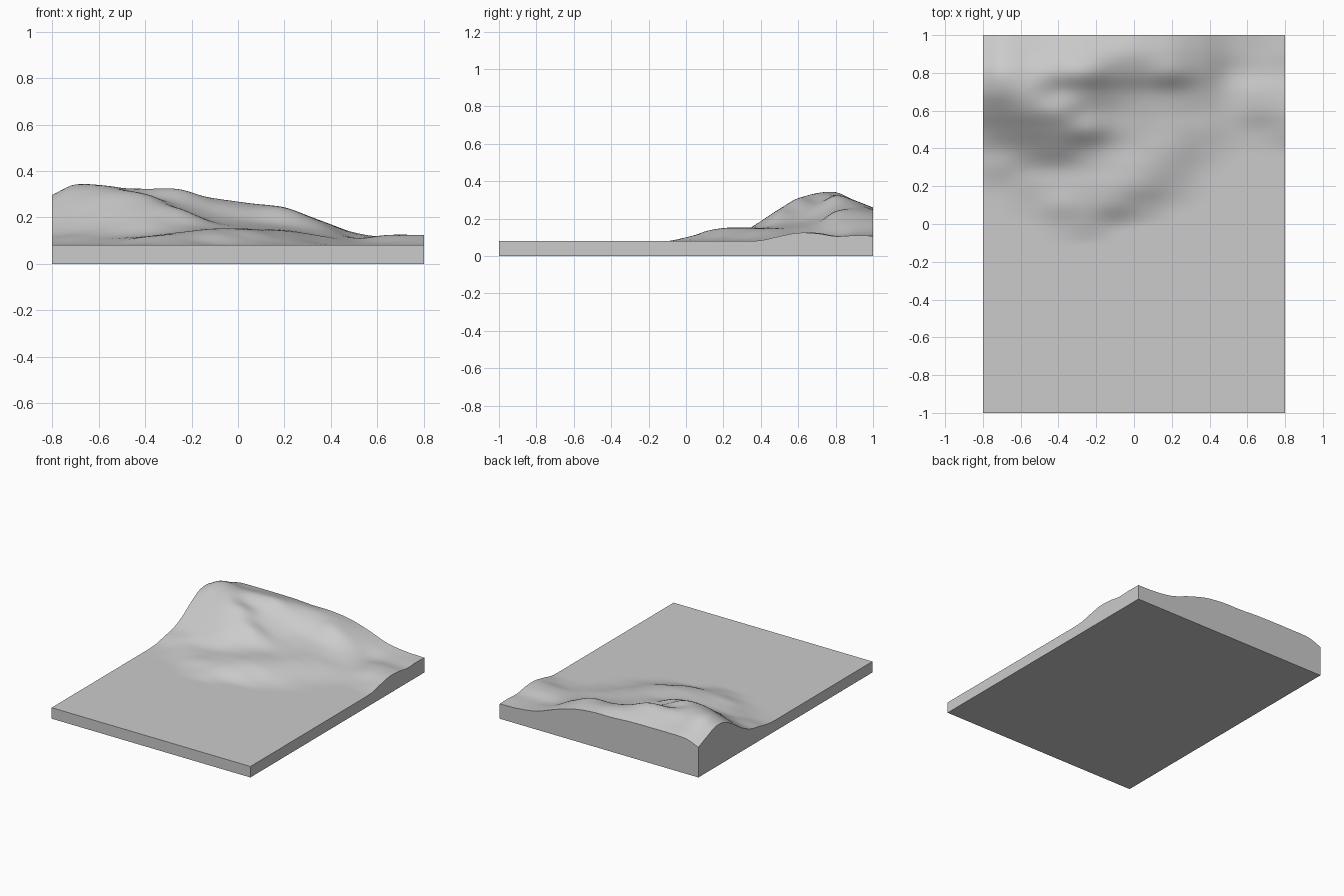
import bpy, bmesh, math

if "Cube" in bpy.data.objects:
    bpy.data.objects.remove(bpy.data.objects["Cube"])

BASE = 0.08          # height of the flat plain
X0, Y0 = 0.8, 1.0    # half sizes of the slab

# Hill cross-sections: x station -> heights (in thousandths) at y = 0.0, 0.1 ... 1.0
SECTIONS = {
    -0.80: (80, 80, 85, 105, 125, 170, 235, 287, 295, 260, 220),
    -0.70: (80, 82, 90, 115, 140, 200, 272, 328, 340, 297, 255),
    -0.55: (80, 90, 105, 120, 170, 240, 307, 333, 327, 290, 260),
    -0.40: (90, 115, 118, 128, 187, 252, 300, 292, 323, 297, 260),
    -0.25: (100, 125, 135, 140, 170, 233, 237, 265, 320, 297, 258),
    -0.10: (86, 130, 150, 150, 152, 175, 185, 215, 268, 281, 250),
    0.05: (80, 105, 140, 150, 150, 155, 165, 187, 240, 261, 248),
    0.20: (80, 85, 105, 125, 140, 145, 150, 172, 235, 242, 230),
    0.35: (80, 80, 84, 90, 105, 120, 126, 146, 178, 188, 188),
    0.50: (80, 80, 80, 80, 84, 95, 106, 112, 112, 128, 135),
    0.65: (80, 80, 80, 80, 81, 92, 119, 124, 108, 110, 113),
    0.80: (80, 80, 80, 80, 84, 106, 124, 121, 106, 110, 108),
}
YS = [-0.2, -0.1] + [i / 10 for i in range(11)]
XS = list(SECTIONS)
ROWS = [[BASE, BASE] + [h / 1000 for h in SECTIONS[x]] for x in XS]


def curve(ts, vs, t):
    """Smooth cubic curve through the points (ts, vs)."""
    n = len(ts)
    t = min(max(t, ts[0]), ts[-1])
    i = 0
    while i < n - 2 and t > ts[i + 1]:
        i += 1

    def slope(k):
        a, b = max(k - 1, 0), min(k + 1, n - 1)
        return (vs[b] - vs[a]) / (ts[b] - ts[a])

    h = ts[i + 1] - ts[i]
    u = (t - ts[i]) / h
    return ((2 * u**3 - 3 * u**2 + 1) * vs[i] + (u**3 - 2 * u**2 + u) * h * slope(i)
            + (3 * u**2 - 2 * u**3) * vs[i + 1] + (u**3 - u**2) * h * slope(i + 1))


def height(x, y):
    if y <= YS[0]:
        return BASE
    return max(BASE, curve(XS, [curve(YS, row, y) for row in ROWS], x))


# Terrain surface
bm = bmesh.new()
bmesh.ops.create_grid(bm, x_segments=80, y_segments=100, size=1)
for v in bm.verts:
    v.co.x *= X0
    v.co.y *= Y0
    v.co.z = height(v.co.x, v.co.y)

# Side walls and underside
rim = [e for e in bm.edges if e.is_boundary]
ext = bmesh.ops.extrude_edge_only(bm, edges=rim)["geom"]
for v in ext:
    if isinstance(v, bmesh.types.BMVert):
        v.co.z = 0
bmesh.ops.contextual_create(bm, geom=[e for e in bm.edges if e.is_boundary])
bmesh.ops.recalc_face_normals(bm, faces=bm.faces)

mesh = bpy.data.meshes.new("terrain_slab")
bm.to_mesh(mesh)
bm.free()
slab = bpy.data.objects.new("terrain_slab", mesh)
bpy.context.collection.objects.link(slab)

# Single stone grey colour
grey = bpy.data.materials.new("stone_grey")
grey.diffuse_color = (0.6, 0.6, 0.6, 1)
grey.use_nodes = True
grey.node_tree.nodes["Principled BSDF"].inputs["Base Color"].default_value = grey.diffuse_color
mesh.materials.append(grey)

# Smooth hills, sharp slab edges
bpy.context.view_layer.objects.active = slab
slab.select_set(True)
bpy.ops.object.shade_smooth_by_angle(angle=math.radians(35))
